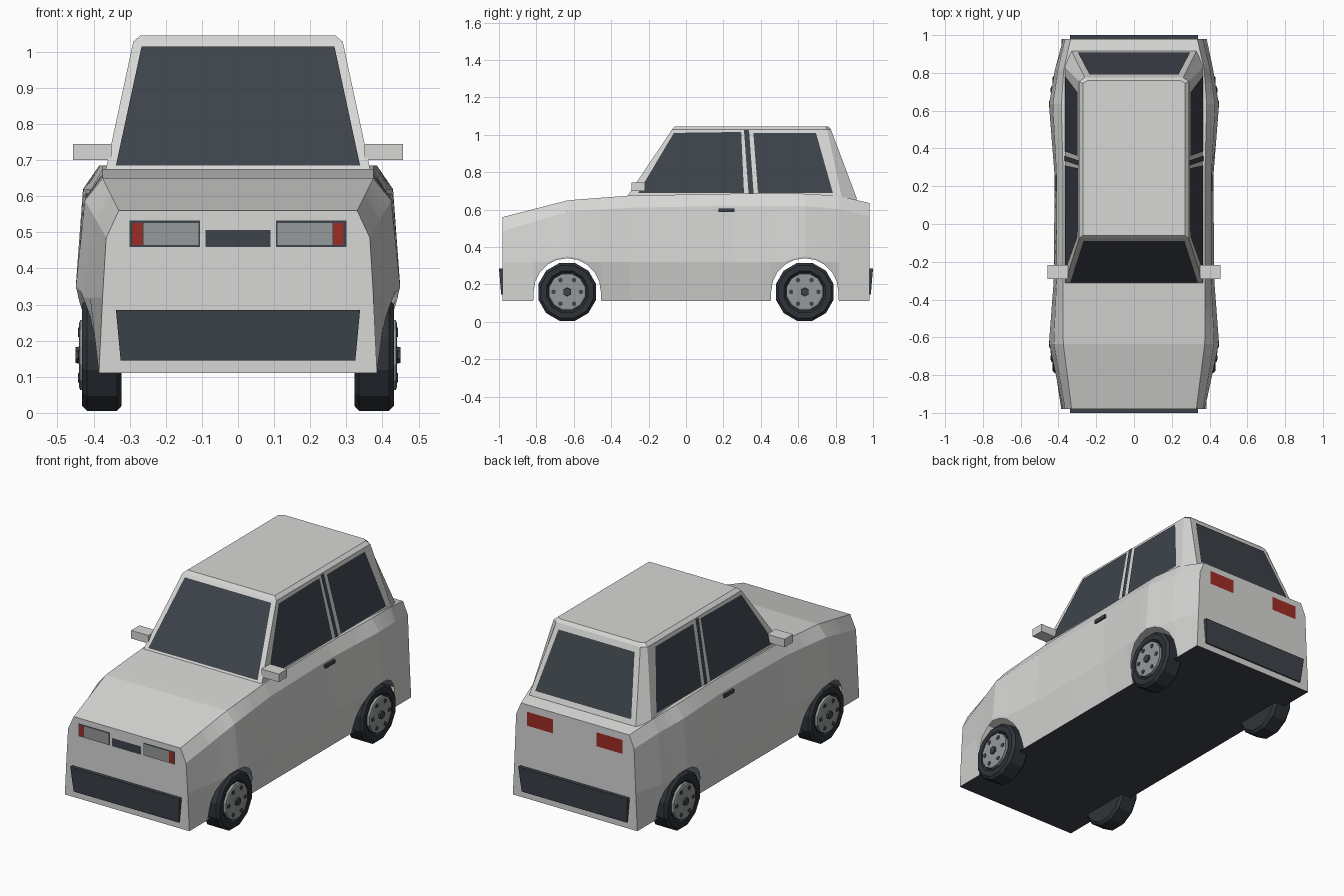
import bpy, bmesh, math
from mathutils import Vector

cube = bpy.data.objects.get("Cube")
if cube:
    bpy.data.objects.remove(cube, do_unlink=True)


def material(name, rgb):
    m = bpy.data.materials.new(name)
    m.use_nodes = True
    m.diffuse_color = (*rgb, 1)
    m.node_tree.nodes["Principled BSDF"].inputs["Base Color"].default_value = (*rgb, 1)
    return m


PAINT = material("light_grey_paint", (0.68, 0.68, 0.67))
DARK = material("dark_glass_and_trim", (0.048, 0.057, 0.07))
TYRE = material("tyre_rubber", (0.028, 0.034, 0.041))
LENS = material("lamp_and_rim_grey", (0.3, 0.32, 0.32))
RED = material("red_lamp", (0.35, 0.025, 0.018))


def build(name, verts, faces, mat, recalc=True):
    me = bpy.data.meshes.new(name)
    bm = bmesh.new()
    vs = [bm.verts.new(v) for v in verts]
    for f in faces:
        bm.faces.new([vs[i] for i in f])
    if recalc:
        bmesh.ops.recalc_face_normals(bm, faces=bm.faces)
    bm.to_mesh(me)
    bm.free()
    me.materials.append(mat)
    ob = bpy.data.objects.new(name, me)
    bpy.context.collection.objects.link(ob)
    return ob


def loft(name, rings, mat, closed, caps):
    """Skin a list of equal-length rings, optionally capping first and last."""
    n = len(rings[0])
    faces = [(r * n + i, r * n + (i + 1) % n, (r + 1) * n + (i + 1) % n, (r + 1) * n + i)
             for r in range(len(rings) - 1) for i in range(n if closed else n - 1)]
    last = (len(rings) - 1) * n
    ends = {0: range(n), 1: range(last, last + n)}
    faces += [tuple(ends[c]) for c in caps]
    return build(name, [p for ring in rings for p in ring], faces, mat)


def plate(name, pts, outward, mat):
    """A single flat panel facing the given direction."""
    a, b, c = (Vector(p) for p in pts[:3])
    if (b - a).cross(c - b).dot(Vector(outward)) < 0:
        pts = pts[::-1]
    return build(name, pts, [tuple(range(len(pts)))], mat, recalc=False)


def box(name, lo, hi, mat):
    rings = [[(lo[0], lo[1], z), (hi[0], lo[1], z), (hi[0], hi[1], z), (lo[0], hi[1], z)]
             for z in (lo[2], hi[2])]
    return loft(name, rings, mat, True, (0, 1))


def lerp(a, b, t):
    return a + (b - a) * t


# Body shell: flank width, shoulder width and height, deck width and height by station
FLOOR, AXLE, WHEEL_Z, ARCH = 0.11, 0.635, 0.16, 0.18
KEYS = [(-0.98, 0.375, 0.365, 0.485, 0.33, 0.56),
        (-0.63, 0.45, 0.425, 0.59, 0.375, 0.65),
        (-0.3, 0.425, 0.41, 0.61, 0.375, 0.675),
        (0.25, 0.42, 0.41, 0.62, 0.375, 0.685),
        (0.63, 0.45, 0.43, 0.62, 0.385, 0.685),
        (0.84, 0.415, 0.4, 0.6, 0.37, 0.672),
        (0.98, 0.375, 0.365, 0.565, 0.335, 0.635)]


def section(y):
    for a, b in zip(KEYS, KEYS[1:]):
        if y <= b[0]:
            t = (y - a[0]) / (b[0] - a[0])
            return [lerp(p, q, t) for p, q in zip(a[1:], b[1:])]


stations = [(y, FLOOR) for y in (-0.98, -0.3, 0, 0.25, 0.98)]
for cy in (-AXLE, AXLE):
    stations += [(cy + s * (ARCH + 0.002), FLOOR) for s in (-1, 1)]
    for i in range(11):
        a = math.pi * i / 10
        stations.append((cy - ARCH * math.cos(a), WHEEL_Z + ARCH * math.sin(a)))
rings = []
for y, zb in sorted(stations):
    flank, shoulder, zs, deck, zd = section(y)
    zf = max(0.32, zb + 0.01)
    sill = lerp(0.385, flank, (zb - FLOOR) / (zf - FLOOR))
    half = [(sill, zb), (flank, zf), (shoulder, zs), (deck, zd)]
    rings.append([(-x, y, z) for x, z in half] + [(x, y, z) for x, z in half[::-1]])
loft("body_shell", rings, PAINT, False, (0, 1))
plate("floor_pan", [(-0.385, -0.98, FLOOR), (0.385, -0.98, FLOOR),
                    (0.385, 0.98, FLOOR), (-0.385, 0.98, FLOOR)], (0, 0, -1), DARK)

# Cabin with chamfered rear corners and a bevelled roof edge
Z0, Z1 = 0.655, 1.028


def cabin_ring(z, half):
    return [(x, y, z) for x, y in half] + [(-x, y, z) for x, y in half[::-1]]


loft("cabin", [cabin_ring(Z0, [(0.37, -0.325), (0.37, 0.835), (0.33, 0.915)]),
               cabin_ring(Z1, [(0.29, -0.075), (0.29, 0.755), (0.26, 0.775)]),
               cabin_ring(1.045, [(0.27, -0.06), (0.27, 0.745), (0.245, 0.76)])],
     PAINT, True, (1,))


def on_slope(z, base, top, lift):
    return lerp(base, top, (z - Z0) / (Z1 - Z0)) + lift


# Windscreen and rear window
for name, base, top, lift, low, high in (
        ("windscreen", -0.325, -0.075, -0.005, (0.338, 0.685), (0.267, 1.015)),
        ("rear_window", 0.915, 0.775, 0.005, (0.297, 0.685), (0.235, 1.0))):
    outline = [(-low[0], low[1]), low, high, (-high[0], high[1])]
    plate(name, [(x, on_slope(z, base, top, lift), z) for x, z in outline],
          (0, lift, 0), DARK)

# Side windows, pillar strips, mirrors and door handles
SIDE_GLASS = {
    "front_side_window": [(-0.255, 0.69), (-0.065, 1.01), (0.295, 1.015), (0.31, 0.69)],
    "pillar_strip": [(0.335, 0.68), (0.31, 1.025), (0.337, 1.025), (0.362, 0.68)],
    "rear_side_window": [(0.385, 0.69), (0.36, 1.01), (0.695, 1.01), (0.785, 0.69)]}
for s, side in ((1, "left"), (-1, "right")):
    for name, pts in SIDE_GLASS.items():
        plate(f"{side}_{name}", [(s * on_slope(z, 0.37, 0.29, 0.004), y, z) for y, z in pts],
              (s, 0, 0), DARK)
    xs = sorted((s * 0.35, s * 0.457))
    box(f"{side}_mirror", (xs[0], -0.292, 0.7), (xs[1], -0.218, 0.745), PAINT)
    xs = sorted((s * 0.4, s * 0.422))
    box(f"{side}_door_handle", (xs[0], 0.175, 0.588), (xs[1], 0.258, 0.607), DARK)

# Bumpers, tapering towards the bottom
for name, s in (("front_bumper", -1), ("rear_bumper", 1)):
    rings = [[(-w, s * 0.97, z), (w, s * 0.97, z), (w, s * y, z), (-w, s * y, z)]
             for w, y, z in ((0.325, 0.988, 0.145), (0.338, 1.0, 0.285))]
    loft(name, rings, DARK, True, (0, 1))


def end_panel(name, x0, x1, z0, z1, y, mat):
    plate(name, [(x0, y, z0), (x1, y, z0), (x1, y, z1), (x0, y, z1)], (0, y, 0), mat)


# Lamps and grille
end_panel("grille", -0.09, 0.09, 0.46, 0.506, -0.984, DARK)
for s, side in ((1, "left"), (-1, "right")):
    end_panel(f"{side}_headlamp_housing", s * 0.105, s * 0.3, 0.46, 0.532, -0.983, DARK)
    end_panel(f"{side}_headlamp", s * 0.11, s * 0.262, 0.465, 0.526, -0.986, LENS)
    end_panel(f"{side}_indicator", s * 0.264, s * 0.292, 0.465, 0.526, -0.986, RED)
    end_panel(f"{side}_tail_lamp", s * 0.135, s * 0.295, 0.52, 0.598, 0.984, RED)


# Wheels: tyre, rim, hub and lug recesses
def disc(name, s, cy, cz, profile, sides, mat):
    rings = [[(s * x, cy + r * math.cos(2 * math.pi * (i + 0.5) / sides),
               cz + r * math.sin(2 * math.pi * (i + 0.5) / sides)) for i in range(sides)]
             for x, r in profile]
    loft(name, rings, mat, True, (0, 1))


for end, cy in (("front", -AXLE), ("rear", AXLE)):
    for s, side in ((1, "left"), (-1, "right")):
        tag = f"{end}_{side}"
        disc(f"{tag}_tyre", s, cy, WHEEL_Z, [(0.322, 0.145), (0.335, 0.16), (0.418, 0.16),
             (0.432, 0.145), (0.432, 0.115), (0.422, 0.105)], 12, TYRE)
        disc(f"{tag}_rim", s, cy, WHEEL_Z, [(0.41, 0.1), (0.437, 0.1), (0.44, 0.092)], 12, LENS)
        disc(f"{tag}_hub", s, cy, WHEEL_Z, [(0.43, 0.025), (0.45, 0.022)], 6, DARK)
        for i in range(6):
            a = math.pi * i / 3
            disc(f"{tag}_lug_{i + 1}", s, cy + 0.073 * math.cos(a),
                 WHEEL_Z + 0.073 * math.sin(a), [(0.435, 0.013), (0.443, 0.013)], 6, DARK)
